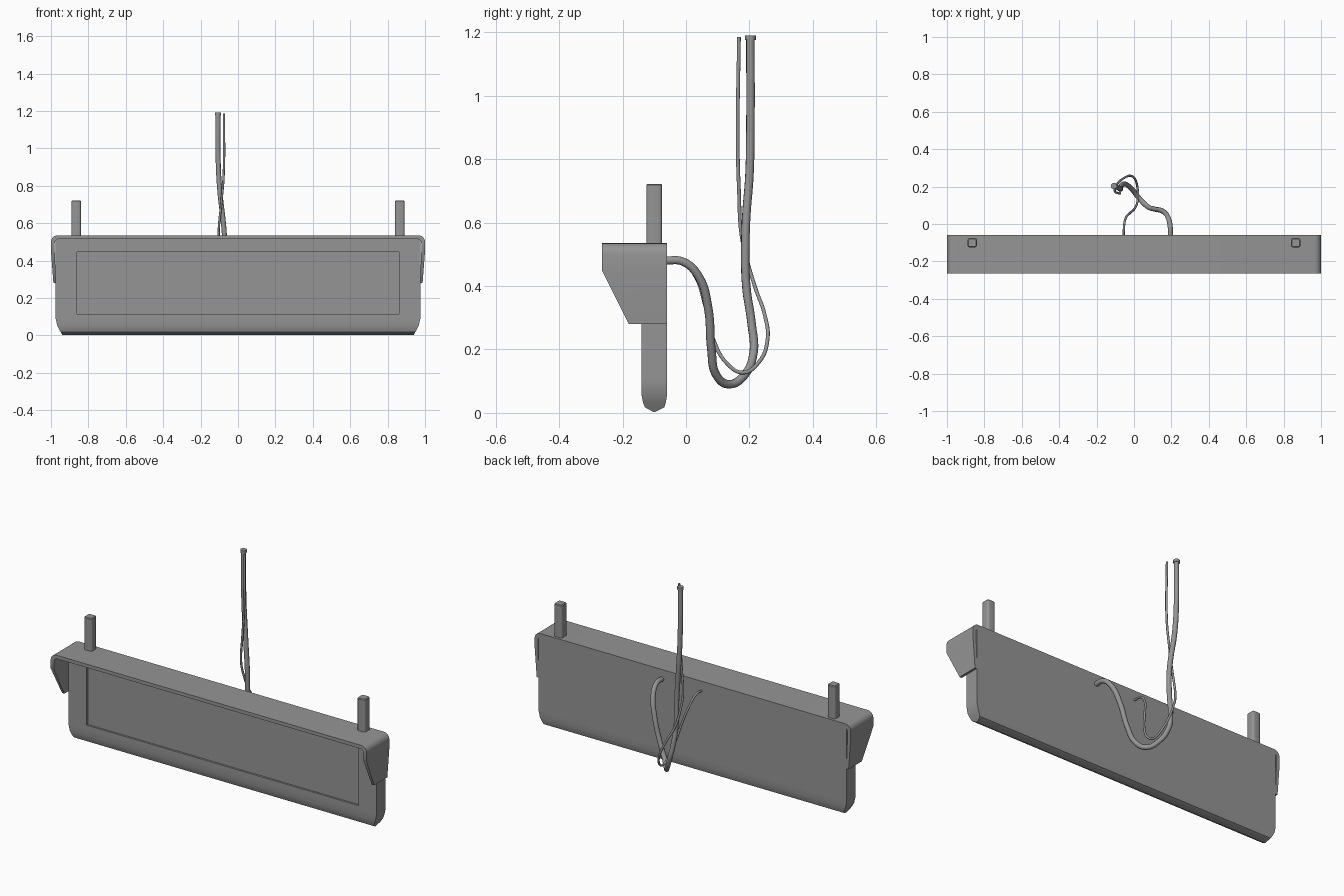
import bpy, bmesh, math
from mathutils import Vector

default_cube = bpy.data.objects.get("Cube")
if default_cube:
    bpy.data.objects.remove(default_cube, do_unlink=True)

grey = bpy.data.materials.new("mid_grey")
grey.use_nodes = True
grey.diffuse_color = (0.3, 0.3, 0.3, 1)
grey.node_tree.nodes["Principled BSDF"].inputs["Base Color"].default_value = (0.3, 0.3, 0.3, 1)


def finish(bm, name, angle=30):
    """Turn a bmesh into a shaded, coloured object."""
    bmesh.ops.recalc_face_normals(bm, faces=bm.faces[:])
    mesh = bpy.data.meshes.new(name)
    bm.to_mesh(mesh)
    bm.free()
    obj = bpy.data.objects.new(name, mesh)
    bpy.context.collection.objects.link(obj)
    mesh.materials.append(grey)
    select(obj)
    bpy.ops.object.shade_smooth_by_angle(angle=math.radians(angle))
    return obj


def select(obj):
    bpy.ops.object.select_all(action='DESELECT')
    obj.select_set(True)
    bpy.context.view_layer.objects.active = obj


def loft(bm, rings):
    """Bridge successive closed rings of points and cap both ends."""
    loops = [[bm.verts.new(p) for p in ring] for ring in rings]
    for a, b in zip(loops, loops[1:]):
        for i in range(len(a)):
            j = (i + 1) % len(a)
            bm.faces.new((a[i], a[j], b[j], b[i]))
    bm.faces.new(loops[0])
    bm.faces.new(loops[-1])


# Sign panel: stacked rectangles narrowing to a blunt lower edge
BACK = -0.06
levels = [(0.003, 0.94, -0.103, -0.097), (0.018, 0.948, -0.13, -0.068),
          (0.035, 0.958, -0.136, -0.063), (0.055, 0.967, -0.14, BACK),
          (0.09, 0.975, -0.14, BACK), (0.525, 0.975, -0.14, BACK)]
bm = bmesh.new()
loft(bm, [[(-w, f, z), (w, f, z), (w, b, z), (-w, b, z)] for z, w, f, b in levels])
bmesh.ops.recalc_face_normals(bm, faces=bm.faces[:])

# Shallow recessed display area in the front face
for point, normal in (((0.86, 0, 0), (1, 0, 0)), ((-0.86, 0, 0), (1, 0, 0)),
                      ((0, 0, 0.115), (0, 0, 1)), ((0, 0, 0.445), (0, 0, 1))):
    bmesh.ops.bisect_plane(bm, geom=bm.verts[:] + bm.edges[:] + bm.faces[:],
                           plane_co=point, plane_no=normal)
display = [f for f in bm.faces if f.normal.y < -0.9
           and abs(f.calc_center_median().x) < 0.1
           and 0.2 < f.calc_center_median().z < 0.4]
bmesh.ops.inset_individual(bm, faces=display, thickness=0.0005, depth=-0.01)
finish(bm, "sign_panel")


# Hood: a rounded U section swept from the back to a sloping front edge
def half_section(foot, side, top, radius):
    pts = [(foot, 0.28), (side, 0.45)]
    for i in range(7):
        a = math.radians(15 * i)
        pts.append((side - radius + radius * math.cos(a),
                    top - radius + radius * math.sin(a)))
    return pts


def full_section(*args):
    half = half_section(*args)
    return half + [(-x, z) for x, z in reversed(half)]


def front_y(z):
    slope = min(max((z - 0.28) / 0.17, 0), 1)
    return -0.18 - 0.085 * slope


outer = full_section(0.987, 1.0, 0.535, 0.035)
inner = full_section(0.973, 0.98, 0.515, 0.022)
bm = bmesh.new()
rows = []
for section in (outer, inner):
    rows.append([bm.verts.new((x, front_y(z), z)) for x, z in section])
    rows.append([bm.verts.new((x, BACK, z)) for x, z in section])
of, ob, nf, nb = rows
for a, b in ((of, ob), (ob, nb), (nb, nf), (nf, of)):
    for i in range(len(a) - 1):
        bm.faces.new((a[i], a[i + 1], b[i + 1], b[i]))
for i in (0, -1):
    bm.faces.new((of[i], ob[i], nb[i], nf[i]))
finish(bm, "hood")

# Mounting posts with rounded edges
for side, label in ((1, "left"), (-1, "right")):
    bm = bmesh.new()
    bmesh.ops.create_cube(bm, size=1)
    bmesh.ops.scale(bm, vec=(0.05, 0.05, 0.2), verts=bm.verts[:])
    bmesh.ops.translate(bm, vec=(side * 0.865, -0.1, 0.622), verts=bm.verts[:])
    upright = [e for e in bm.edges
               if abs(e.verts[0].co.z - e.verts[1].co.z) > 0.1]
    bmesh.ops.bevel(bm, geom=upright, offset=0.011, segments=3,
                    profile=0.5, affect='EDGES')
    top_rim = [e for e in bm.edges if min(v.co.z for v in e.verts) > 0.72]
    bmesh.ops.bevel(bm, geom=top_rim, offset=0.004, segments=1, affect='EDGES')
    finish(bm, label + "_post", 40)


# Cables drawn as smooth tubes
def cable(name, radius, points):
    curve = bpy.data.curves.new(name, 'CURVE')
    curve.dimensions = '3D'
    curve.bevel_depth = radius
    curve.bevel_resolution = 3
    curve.resolution_u = 6
    curve.use_fill_caps = True
    spline = curve.splines.new('BEZIER')
    spline.bezier_points.add(len(points) - 1)
    for knot, p in zip(spline.bezier_points, points):
        knot.co = p
        knot.handle_left_type = knot.handle_right_type = 'AUTO'
    obj = bpy.data.objects.new(name, curve)
    bpy.context.collection.objects.link(obj)
    curve.materials.append(grey)
    select(obj)
    bpy.ops.object.convert(target='MESH')
    bpy.ops.object.shade_smooth_by_angle(angle=math.radians(50))


cable("thick_cable", 0.0135, [
    (0.195, -0.07, 0.48), (0.193, -0.01, 0.477), (0.18, 0.04, 0.43),
    (0.15, 0.07, 0.33), (0.11, 0.08, 0.2), (0.07, 0.095, 0.12),
    (0.03, 0.135, 0.09), (-0.01, 0.185, 0.12), (-0.045, 0.213, 0.19),
    (-0.065, 0.207, 0.28), (-0.072, 0.19, 0.4), (-0.072, 0.187, 0.52),
    (-0.08, 0.19, 0.62), (-0.095, 0.2, 0.75), (-0.105, 0.203, 0.9),
    (-0.107, 0.203, 1.18)])
cable("thin_cable", 0.006, [
    (-0.055, -0.07, 0.48), (-0.053, -0.01, 0.475), (-0.045, 0.03, 0.43),
    (-0.02, 0.06, 0.34), (0.005, 0.085, 0.235), (0.02, 0.13, 0.155),
    (0.02, 0.18, 0.127), (0.01, 0.23, 0.16), (-0.015, 0.257, 0.23),
    (-0.05, 0.248, 0.31), (-0.085, 0.22, 0.39), (-0.1, 0.193, 0.48),
    (-0.103, 0.175, 0.56), (-0.09, 0.167, 0.7), (-0.077, 0.163, 0.85),
    (-0.075, 0.167, 1.185)])

# Collar on the upper end of the thick cable
bm = bmesh.new()
bmesh.ops.create_cone(bm, cap_ends=True, segments=16, radius1=0.017,
                      radius2=0.017, depth=0.015)
bmesh.ops.translate(bm, vec=Vector((-0.107, 0.203, 1.183)), verts=bm.verts[:])
finish(bm, "cable_collar")
